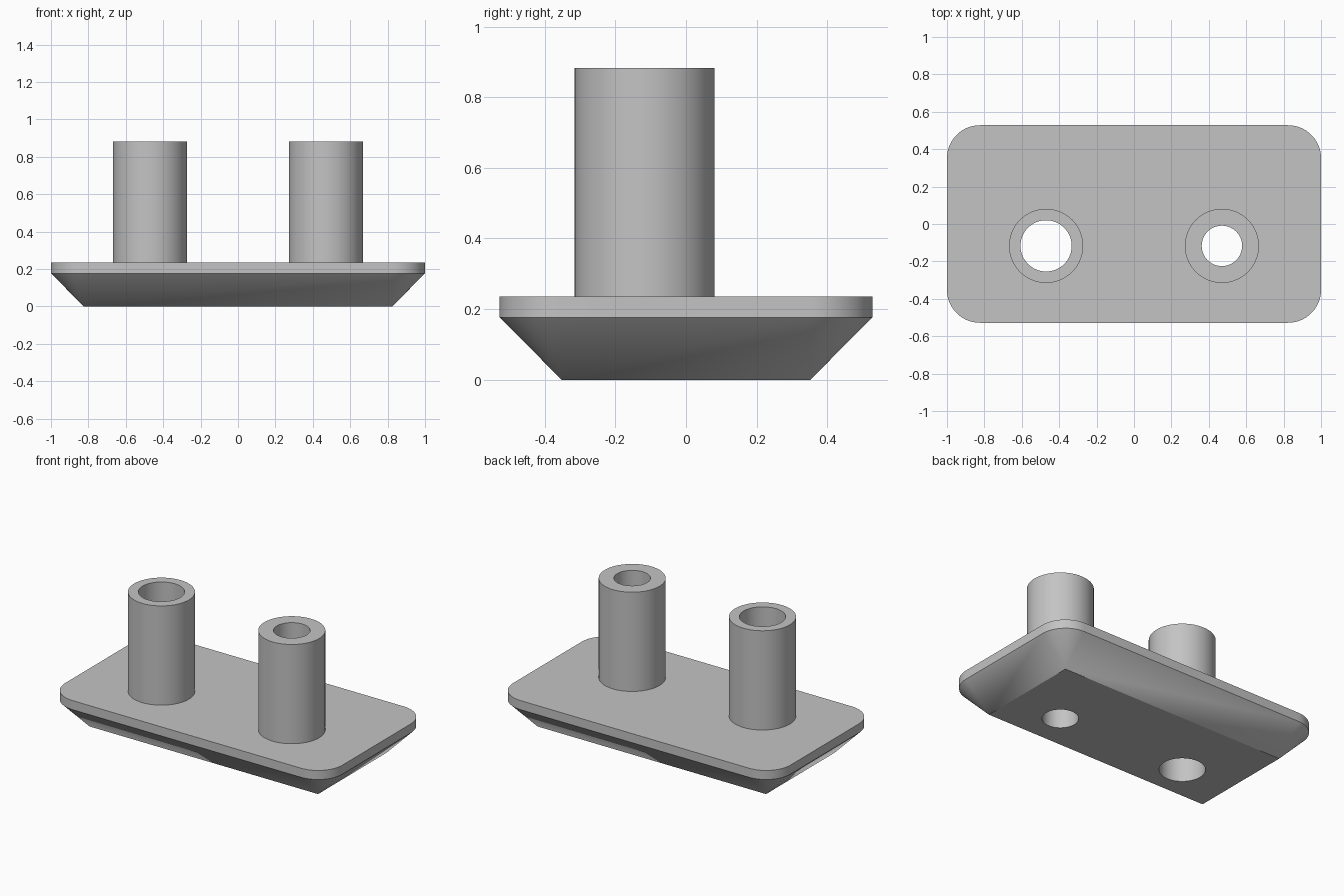
import bpy
import bmesh
from math import cos, sin, pi, radians

cube = bpy.data.objects.get("Cube")
if cube:
    bpy.data.objects.remove(cube, do_unlink=True)

HALF_X, HALF_Y = 1.0, 0.528
CORNER = 0.176            # corner radius, also the taper inset
RIM_LOW, RIM_TOP = 0.177, 0.236
POST_TOP, POST_R = 0.883, 0.198
POST_Y = -0.117
SEGMENTS = 64
POSTS = {"right_post": (-0.47, 0.137), "left_post": (0.47, 0.108)}

grey = bpy.data.materials.new("plain grey")
grey.use_nodes = True
colour = (0.55, 0.55, 0.55, 1)
grey.diffuse_color = colour
grey.node_tree.nodes["Principled BSDF"].inputs["Base Color"].default_value = colour


def add_object(name, bm):
    bmesh.ops.recalc_face_normals(bm, faces=bm.faces)
    mesh = bpy.data.meshes.new(name)
    bm.to_mesh(mesh)
    bm.free()
    mesh.materials.append(grey)
    obj = bpy.data.objects.new(name, mesh)
    bpy.context.collection.objects.link(obj)
    return obj


def select_only(obj):
    bpy.ops.object.select_all(action="DESELECT")
    obj.select_set(True)
    bpy.context.view_layer.objects.active = obj


def smooth(obj):
    select_only(obj)
    bpy.ops.object.shade_smooth_by_angle(angle=radians(30))


def ring(bm, x, radius, z):
    angles = [2 * pi * i / SEGMENTS for i in range(SEGMENTS)]
    return [bm.verts.new((x + radius * cos(a), POST_Y + radius * sin(a), z)) for a in angles]


def bridge(bm, low, high):
    for i in range(SEGMENTS):
        j = (i + 1) % SEGMENTS
        bm.faces.new((low[i], low[j], high[j], high[i]))


# Base: hull of a sharp-cornered foot and a rounded rim
bm = bmesh.new()
cx, cy = HALF_X - CORNER, HALF_Y - CORNER
steps = 16
for quarter, (sx, sy) in enumerate([(1, 1), (-1, 1), (-1, -1), (1, -1)]):
    bm.verts.new((sx * cx, sy * cy, 0))
    for i in range(steps + 1):
        a = (quarter + i / steps) * pi / 2
        for z in (RIM_LOW, RIM_TOP):
            bm.verts.new((sx * cx + CORNER * cos(a), sy * cy + CORNER * sin(a), z))
bmesh.ops.convex_hull(bm, input=bm.verts)
bmesh.ops.dissolve_limit(bm, angle_limit=radians(0.5), verts=bm.verts, edges=bm.edges)
base = add_object("base_plate", bm)

# Bores through the base
for name, (x, bore) in POSTS.items():
    bm = bmesh.new()
    low, high = ring(bm, x, bore, -0.1), ring(bm, x, bore, RIM_TOP + 0.1)
    bridge(bm, low, high)
    bm.faces.new(low)
    bm.faces.new(high)
    cutter = add_object(name + "_cutter", bm)
    cutter.hide_render = True
    mod = base.modifiers.new("bore", "BOOLEAN")
    mod.operation = "DIFFERENCE"
    mod.solver = "EXACT"
    mod.object = cutter
    select_only(base)
    bpy.ops.object.modifier_apply(modifier=mod.name)
    bpy.data.objects.remove(cutter, do_unlink=True)
smooth(base)

# Hollow posts standing on the base
for name, (x, bore) in POSTS.items():
    bm = bmesh.new()
    loops = [ring(bm, x, r, z) for r, z in ((POST_R, RIM_TOP), (POST_R, POST_TOP),
                                            (bore, POST_TOP), (bore, RIM_TOP))]
    for low, high in zip(loops, loops[1:]):
        bridge(bm, low, high)
    post = add_object(name, bm)
    # An open tube: make sure its rim faces upward
    if any(abs(p.normal.z) > 0.5 and p.normal.z < 0 for p in post.data.polygons):
        post.data.flip_normals()
    smooth(post)
